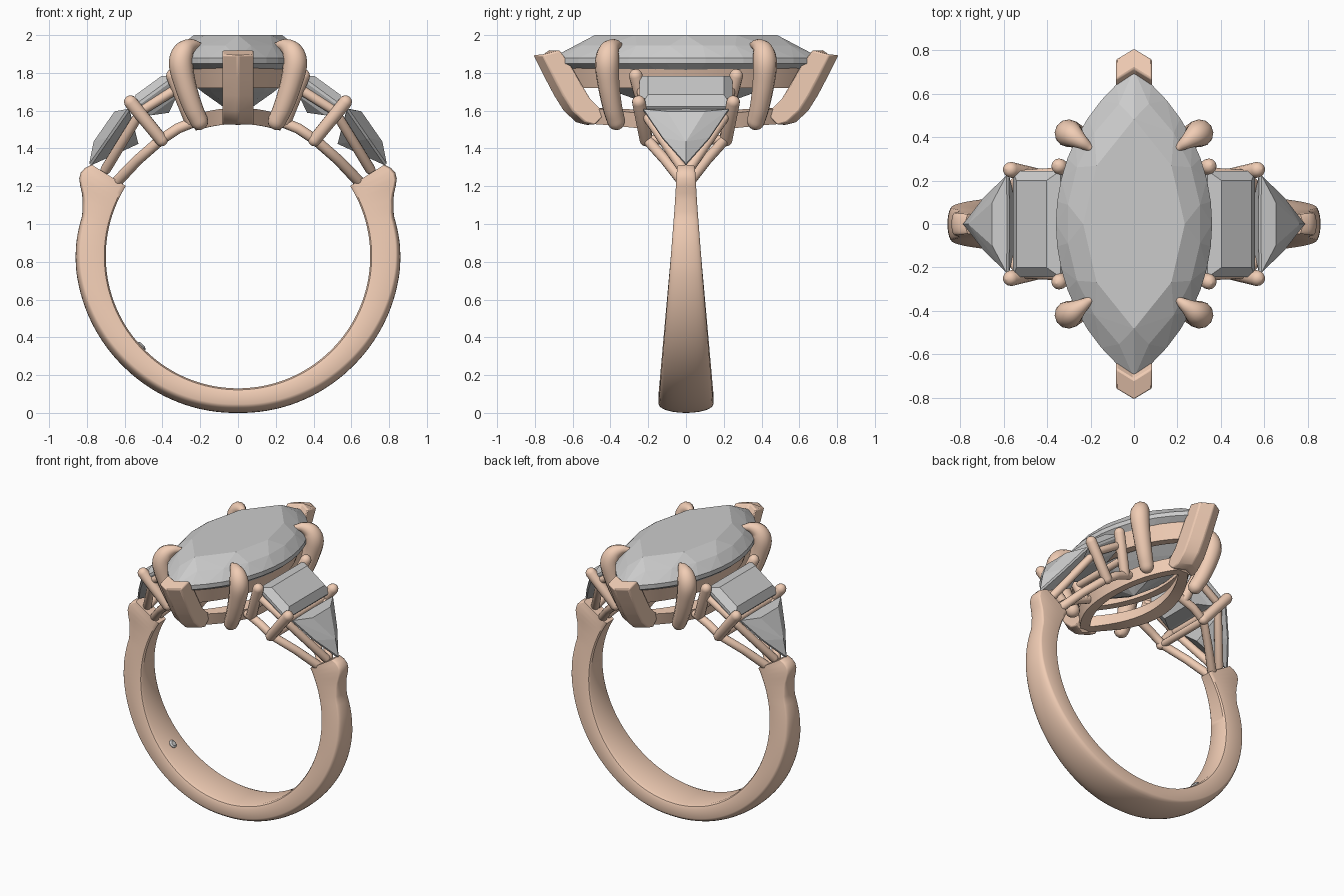
import bpy, bmesh
from math import sin, cos, asin, pi, radians, sqrt
from mathutils import Vector as V

if "Cube" in bpy.data.objects:
    bpy.data.objects.remove(bpy.data.objects["Cube"])

GOLD = bpy.data.materials.new("rose_gold")
GOLD.diffuse_color = (0.88, 0.61, 0.46, 1)
GOLD.use_nodes = True
GOLD.node_tree.nodes["Principled BSDF"].inputs["Base Color"].default_value = GOLD.diffuse_color


def finish(ob, smooth=35):
    ob.data.materials.append(GOLD)
    bpy.ops.object.select_all(action='DESELECT')
    ob.select_set(True)
    bpy.context.view_layer.objects.active = ob
    if ob.type == 'CURVE':
        bpy.ops.object.convert(target='MESH')
    bpy.ops.object.shade_smooth_by_angle(angle=radians(smooth))


def add_mesh(name, bm):
    bmesh.ops.recalc_face_normals(bm, faces=bm.faces)
    me = bpy.data.meshes.new(name)
    bm.to_mesh(me)
    bm.free()
    ob = bpy.data.objects.new(name, me)
    bpy.context.collection.objects.link(ob)
    return ob


def loft(name, loops, closed=False, bevel=0):
    """Skin a series of equal closed loops; cap the ends unless closed."""
    bm = bmesh.new()
    rows = [[bm.verts.new(p) for p in lp] for lp in loops]
    n = len(rows[0])
    for i in range(len(rows) if closed else len(rows) - 1):
        a, b = rows[i], rows[(i + 1) % len(rows)]
        for j in range(n):
            k = (j + 1) % n
            bm.faces.new((a[j], a[k], b[k], b[j]))
    if not closed:
        bm.faces.new(rows[0])
        bm.faces.new(rows[-1])
    ob = add_mesh(name, bm)
    if bevel:
        m = ob.modifiers.new("soft_edges", 'BEVEL')
        m.width, m.segments, m.limit_method = bevel, 2, 'ANGLE'
    finish(ob)


def tube(name, pts, curved=False):
    """Round bar through (x, y, z, radius) points with domed ends."""
    pts = [V(p) for p in pts]
    if curved:
        e = [pts[0] * 2 - pts[1]] + pts + [pts[-1] * 2 - pts[-2]]
        out = []
        for a, b, c, d in zip(e, e[1:], e[2:], e[3:]):
            for k in range(6):
                t = k / 6
                out.append((b * 2 + (c - a) * t + (a * 2 - b * 5 + c * 4 - d) * t ** 2
                            + (b * 3 - a - c * 3 + d) * t ** 3) / 2)
        pts = out + [pts[-1]]

    def dome(p, q):
        d = (p.xyz - q.xyz).normalized()
        return [V((*(p.xyz + d * p.w * sin(radians(k))), p.w * cos(radians(k)))) for k in (88, 65, 42, 20)]
    pts = dome(pts[0], pts[1]) + pts + dome(pts[-1], pts[-2])[::-1]
    cu = bpy.data.curves.new(name, 'CURVE')
    cu.dimensions, cu.bevel_depth, cu.bevel_resolution, cu.use_fill_caps = '3D', 1, 4, True
    sp = cu.splines.new('POLY')
    sp.points.add(len(pts) - 1)
    for q, p in zip(sp.points, pts):
        q.co, q.radius = (p.x, p.y, p.z, 1), p.w
    ob = bpy.data.objects.new(name, cu)
    bpy.context.collection.objects.link(ob)
    finish(ob, 50)


def gem(name, pts):
    """Flat-faceted stone: the convex hull of its facet corners."""
    bm = bmesh.new()
    for p in pts:
        bm.verts.new(p)
    bmesh.ops.convex_hull(bm, input=bm.verts)
    bmesh.ops.dissolve_limit(bm, angle_limit=radians(1), verts=bm.verts, edges=bm.edges)
    add_mesh(name, bm)


def marquise(a, b, z, n, off=0.0, drop=0.0):
    """Pointed oval from two arcs, half-length a along y, half-width b."""
    R = (a * a + b * b) / (2 * b)
    A = asin(a / R)
    out = []
    for i in range(n):
        u = (i + off) / n * 2
        s = 1 if u < 1 else -1
        t = ((u % 1) * 2 - 1) * A
        x = s * (R * cos(t) - (R - b))
        out.append((x, s * R * sin(t), z - drop * x * x))
    return out


# Shank: domed section swept round the finger, tapering towards the shoulders
CZ, RI = 0.83, 0.70
OUTER = [(0, .83), (45, .842), (85, .86), (95, .859), (105, .852), (111, .88),
         (115, .926), (117, .945), (119.5, .94), (122, .913)]


def outer_r(d):
    for (d0, r0), (d1, r1) in zip(OUTER, OUTER[1:]):
        if d <= d1:
            return r0 + (r1 - r0) * (d - d0) / (d1 - d0)
    return OUTER[-1][1]


loops = []
for i in range(-61, 62):
    d = i * 2
    ro, f = outer_r(abs(d)), radians(d)
    w = 0.145 - 0.078 * (CZ - 0.83 * cos(f))
    h = 0.32 * w
    prof = [(-w * .8, RI), (w * .8, RI), (w * .95, RI + .008), (w, RI + .025)]
    prof += [(w * cos(radians(k)), ro - h + h * sin(radians(k))) for k in range(0, 181, 15)]
    prof += [(-w, RI + .025), (-w * .95, RI + .008)]
    loops.append([(r * sin(f), y, CZ - r * cos(f)) for y, r in prof])
loft("shank", loops)

# Small flush stone inside the shank
f = radians(223)
n = V((cos(f), 0, sin(f)))
t = V((-sin(f), 0, cos(f)))
o = V((0, 0, CZ)) + n * RI
gem("inner_accent_stone", [o + n * h + (t * cos(k * pi / 6) + V((0, 1, 0)) * sin(k * pi / 6)) * r
                           for k in range(12) for h, r in ((.01, .028), (-.004, .028), (-.012, .017))])

# Centre marquise stone
A, B = 0.71, 0.36
stone = marquise(A, B, 1.85, 32) + marquise(A, B, 1.88, 32)
stone += marquise(A * .86, B * .86, 1.945, 16, .5) + marquise(A * .68, B * .65, 2.0, 8)
stone += marquise(A * .53, B * .53, 1.70, 8) + [(0, 0, 1.565)]
gem("centre_stone", stone)

# Gallery rail under the stone, and base rail resting on the finger
loft("gallery_rail", [marquise(.66, .33, 1.84, 48), marquise(.615, .29, 1.72, 48),
                      marquise(.545, .235, 1.72, 48), marquise(.59, .275, 1.84, 48)], True)
loft("base_rail", [marquise(.55, .245, 1.615, 48, 0, .7), marquise(.53, .225, 1.53, 48, 0, .7),
                   marquise(.44, .15, 1.53, 48, 0, .7), marquise(.46, .17, 1.615, 48, 0, .7)], True)

# Chevron prongs at the two points of the marquise
STATIONS = [(.53, 1.525, .46, 1.60), (.585, 1.54, .505, 1.615), (.65, 1.60, .555, 1.665),
            (.70, 1.68, .60, 1.74), (.75, 1.775, .645, 1.82), (.81, 1.895, .715, 1.92)]
for s, side in ((-1, "front"), (1, "back")):
    loft(side + "_chevron_prong",
         [[(0, s * yo, zo), (.083, s * (yo - .05), zo), (.083, s * (yi - .05), zi),
           (0, s * yi, zi), (-.083, s * (yi - .05), zi), (-.083, s * (yo - .05), zo)]
          for yo, zo, yi, zi in STATIONS], bevel=.008)

# Four claws on the long sides of the marquise
for sx, nx in ((1, "right"), (-1, "left")):
    for sy, ny in ((-1, "front"), (1, "back")):
        path = [(.205, .352, 1.945, .018), (.245, .38, 1.945, .035), (.285, .408, 1.915, .056),
                (.302, .418, 1.85, .064), (.28, .41, 1.74, .058), (.24, .39, 1.62, .052),
                (.205, .37, 1.545, .048)]
        tube(f"{nx}_{ny}_claw", [(x * sx, y * sy, z, r) for x, y, z, r in path], True)

# Side stones, their prongs and open baskets
for s, nx in ((1, "right"), (-1, "left")):
    def place(o, u, nrm, pts):
        return [(s * (o[0] + u[0] * a + nrm[0] * c), b, o[1] + u[1] * a + nrm[1] * c)
                for a, b, c in pts]

    def box_ring(a, b, c):
        return [(i * a, j * b, c) for i in (-1, 1) for j in (-1, 1)]

    gem(nx + "_baguette_stone", place(
        (.44, 1.69), (.81, -.59), (.59, .81),
        box_ring(.135, .245, 0) + box_ring(.135, .245, .015) + box_ring(.085, .2, .055)
        + box_ring(.085, .2, -.08) + [(0, .13, -.125), (0, -.13, -.125)]))

    # triangular stone with slightly bowed sides
    tri = [(-.117, -.225), (-.12, 0), (-.117, .225), (.068, .122), (.235, 0), (.068, -.122)]
    table = [(-.07, -.1), (-.07, .1), (.125, 0)]
    gem(nx + "_trilliant_stone", place(
        (.642, 1.504), (.57, -.82), (.82, .57),
        [(a, b, c) for a, b in tri for c in (0, .014)] + [(a, b, .062) for a, b in table]
        + [(0, 0, -.14)]))

    for sy, ny in ((-1, "front"), (1, "back")):
        def bar(part, *pts):
            tube(f"{nx}_{ny}_{part}", [(s * x, sy * y, z, r) for x, y, z, r in pts])
        bar("outer_side_prong", (.568, .25, 1.645, .036), (.405, .212, 1.445, .034))
        bar("inner_side_prong", (.345, .266, 1.785, .036), (.25, .205, 1.545, .034))
        bar("lower_rail", (.64, .018, 1.225, .03), (.53, .11, 1.34, .028),
            (.41, .205, 1.445, .028), (.32, .208, 1.505, .028), (.21, .2, 1.55, .028))
        bar("trilliant_rail", (.70, .015, 1.29, .028), (.535, .2, 1.56, .026))
        bar("baguette_rail", (.52, .225, 1.595, .026), (.31, .235, 1.725, .026))
    for part, x, z, y in (("lower_cross_bar", .41, 1.445, .2), ("upper_cross_bar", .515, 1.575, .21),
                          ("inner_cross_bar", .285, 1.63, .21)):
        tube(f"{nx}_{part}", [(s * x, -y, z, .025), (s * x, y, z, .025)])
